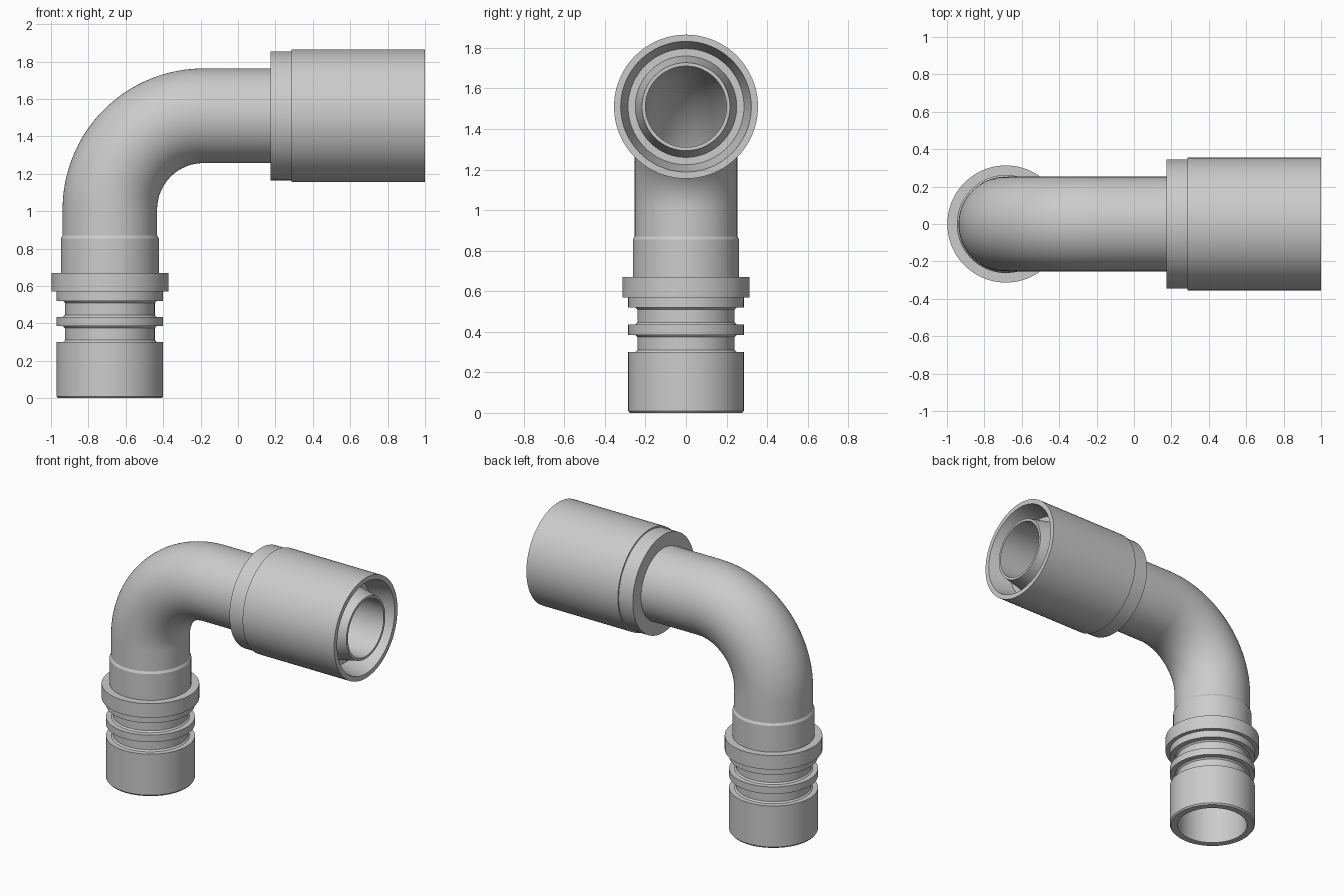
import bpy, bmesh, math
from mathutils import Matrix, Vector

cube = bpy.data.objects.get("Cube")
if cube:
    bpy.data.objects.remove(cube, do_unlink=True)

SEG = 96
AXIS_X, AXIS_Z = -0.685, 1.51       # vertical leg and horizontal leg axes
BEND, PIPE_R, BORE_R = 0.5, 0.253, 0.2
PIPE_START, PIPE_END = 0.87, 0.175

metal = bpy.data.materials.new("plain_grey_metal")
metal.use_nodes = True
GREY = (0.6, 0.6, 0.6, 1.0)
metal.diffuse_color = GREY
metal.node_tree.nodes["Principled BSDF"].inputs["Base Color"].default_value = GREY


def ring(bm, radius, frame):
    """Circle of vertices in the local XY plane of a frame."""
    step = 2 * math.pi / SEG
    return [bm.verts.new(frame @ Vector((radius * math.cos(i * step),
                                         radius * math.sin(i * step), 0)))
            for i in range(SEG)]


def bridge_loop(bm, rings):
    """Join rings one after another, closing the last to the first."""
    for a, b in zip(rings, rings[1:] + rings[:1]):
        for i in range(SEG):
            j = (i + 1) % SEG
            bm.faces.new((a[i], a[j], b[j], b[i]))


def finish(bm, name):
    bmesh.ops.recalc_face_normals(bm, faces=bm.faces)
    mesh = bpy.data.meshes.new(name)
    bm.to_mesh(mesh)
    bm.free()
    mesh.materials.append(metal)
    obj = bpy.data.objects.new(name, mesh)
    bpy.context.collection.objects.link(obj)
    bpy.ops.object.select_all(action='DESELECT')
    obj.select_set(True)
    bpy.context.view_layer.objects.active = obj
    bpy.ops.object.shade_smooth_by_angle(angle=math.radians(10))


def lathe(name, profile, frame):
    """Revolve a closed (radius, distance) profile about the frame's z."""
    bm = bmesh.new()
    bridge_loop(bm, [ring(bm, r, frame @ Matrix.Translation((0, 0, d)))
                     for r, d in profile])
    finish(bm, name)


# Grooved plug at the foot, with flange and neck
BODY, GROOVE = 0.285, 0.24
plug = [(0.232, 0), (BODY - 0.008, 0), (BODY, 0.01)]
for low, high in ((0.30, 0.385), (0.435, 0.52)):
    plug += [(BODY, low), (GROOVE + 0.01, low), (GROOVE, low + 0.01),
             (GROOVE, high - 0.01), (GROOVE + 0.01, high), (BODY, high)]
plug += [(BODY, 0.57), (0.313, 0.57), (0.313, 0.67), (0.262, 0.67),
         (0.262, 0.855), (PIPE_R, PIPE_START), (BORE_R, PIPE_START),
         (BORE_R, 0.28), (0.232, 0.28)]
lathe("grooved_plug", plug, Matrix.Translation((AXIS_X, 0, 0)))

# Hollow elbow pipe: straight leg, quarter bend, straight leg
frames = [Matrix.Translation((AXIS_X, 0, PIPE_START))]
centre = Matrix.Translation((AXIS_X + BEND, 0, AXIS_Z - BEND))
STEPS = 36
for i in range(STEPS + 1):
    turn = Matrix.Rotation(math.pi / 2 * i / STEPS, 4, 'Y')
    frames.append(centre @ turn @ Matrix.Translation((-BEND, 0, 0)))
along_x = Matrix.Translation((0, 0, AXIS_Z)) @ Matrix.Rotation(math.pi / 2, 4, 'Y')
frames.append(along_x @ Matrix.Translation((0, 0, PIPE_END)))
bm = bmesh.new()
outer = [ring(bm, PIPE_R, f) for f in frames]
inner = [ring(bm, BORE_R, f) for f in frames]
bridge_loop(bm, outer + inner[::-1])
finish(bm, "elbow_pipe")

# Stepped collar with tapered socket around a tapered inner nozzle
collar = [(BORE_R, PIPE_END), (0.345, PIPE_END), (0.345, 0.285), (0.355, 0.285),
          (0.355, 1.0), (0.322, 1.0), (0.286, 0.84), (0.25, 0.84),
          (0.217, 1.0), (BORE_R, 1.0)]
lathe("socket_collar", collar, along_x)
